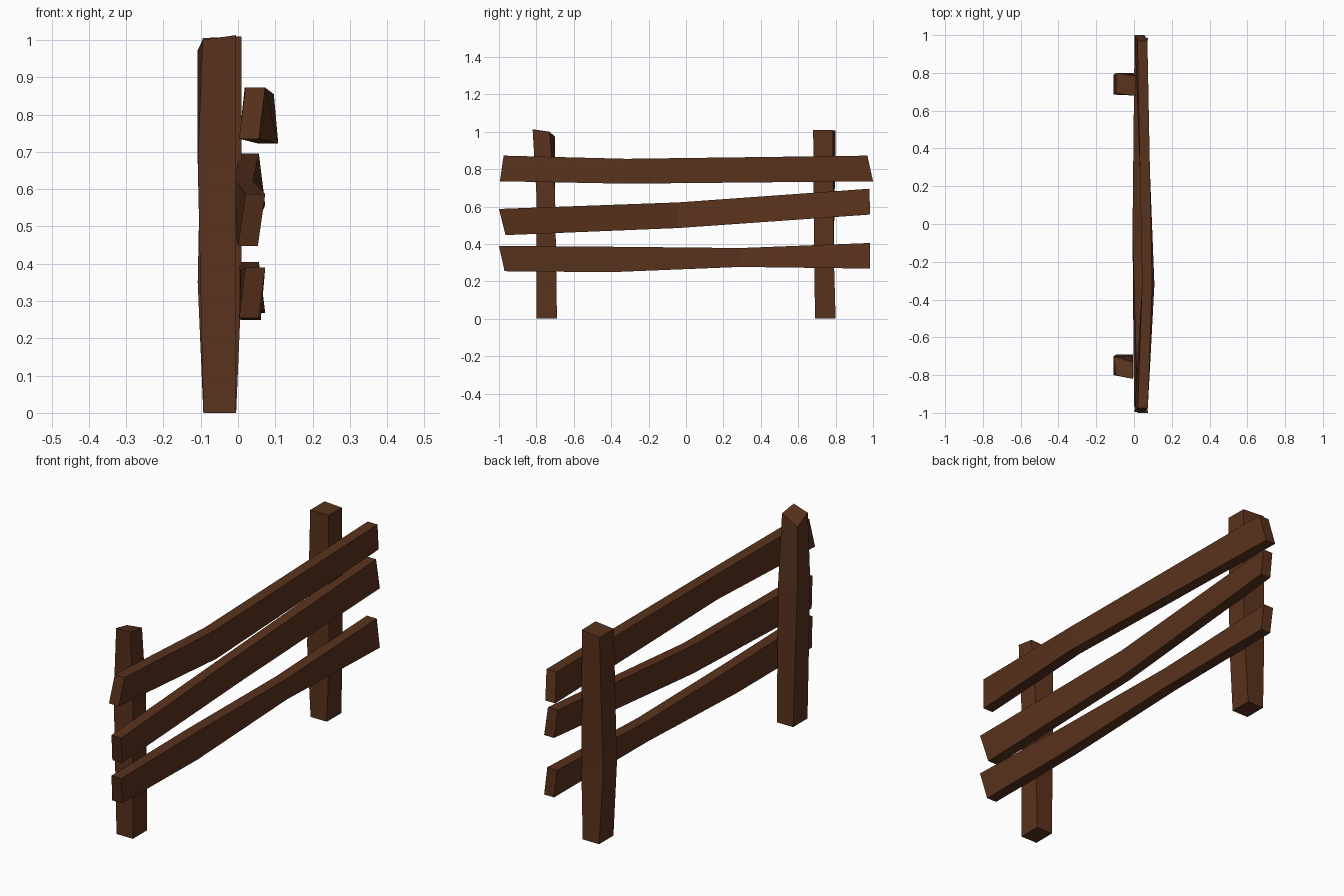
import bpy, bmesh

if "Cube" in bpy.data.objects:
    bpy.data.objects.remove(bpy.data.objects["Cube"])

wood = bpy.data.materials.new("dark_wood")
wood.diffuse_color = (0.10, 0.032, 0.012, 1)
wood.use_nodes = True
wood.node_tree.nodes["Principled BSDF"].inputs["Base Color"].default_value = wood.diffuse_color


def loft(name, sections):
    """Flat-faced timber: join successive four-corner sections and cap both ends."""
    bm = bmesh.new()
    rings = [[bm.verts.new(p) for p in s] for s in sections]
    for a, b in zip(rings, rings[1:]):
        for i in range(4):
            j = (i + 1) % 4
            bm.faces.new((a[i], a[j], b[j], b[i]))
    bm.faces.new(rings[0])
    bm.faces.new(rings[-1])
    bmesh.ops.recalc_face_normals(bm, faces=bm.faces)
    mesh = bpy.data.meshes.new(name)
    bm.to_mesh(mesh)
    bm.free()
    mesh.materials.append(wood)
    bpy.context.collection.objects.link(bpy.data.objects.new(name, mesh))


def level(x0, x1, y0, y1, z):
    return [(x0, y0, z), (x1, y0, z), (x1, y1, z), (x0, y1, z)]


def cut(top, bottom, depth=0.053):
    """Rail section from its back top and back bottom corners (x, y, z)."""
    (a, b, c), (d, e, f) = top, bottom
    return [(a, b, c), (a + depth, b, c), (d + depth, e, f), (d, e, f)]


# Posts, each with one slight bend and an uneven top
loft("left_post", [
    level(-0.093, -0.005, -0.80, -0.69, 0),
    level(-0.108, -0.005, -0.80, -0.70, 0.67),
    [(-0.095, -0.80, 1.00), (-0.005, -0.82, 1.013),
     (-0.005, -0.73, 1.00), (-0.108, -0.70, 0.973)]])
loft("right_post", [
    level(-0.093, -0.005, 0.69, 0.80, 0),
    level(-0.108, 0.01, 0.685, 0.79, 0.35),
    [(-0.095, 0.69, 1.005), (0.01, 0.68, 1.01),
     (0.01, 0.785, 1.008), (-0.095, 0.80, 1.005)]])

# Crooked rails with slanted ends
loft("top_rail", [
    cut((0.02, -0.975, 0.872), (0.003, -0.995, 0.735)),
    cut((0.043, -0.32, 0.855), (0.055, -0.32, 0.722)),
    cut((0.018, 0.97, 0.872), (0.003, 1.0, 0.735))])
loft("middle_rail", [
    cut((0.02, -1.0, 0.587), (0.0, -0.965, 0.447)),
    cut((-0.008, -0.04, 0.622), (-0.008, -0.04, 0.485), 0.048),
    cut((0.003, 0.98, 0.695), (0.02, 0.985, 0.557))])
loft("bottom_rail", [
    cut((0.02, -1.0, 0.39), (0.003, -0.97, 0.254)),
    cut((0.008, -0.4, 0.385), (0.008, -0.4, 0.249)),
    cut((0.005, 0.29, 0.378), (0.005, 0.29, 0.277)),
    cut((0.003, 0.985, 0.405), (0.02, 0.985, 0.268))])
